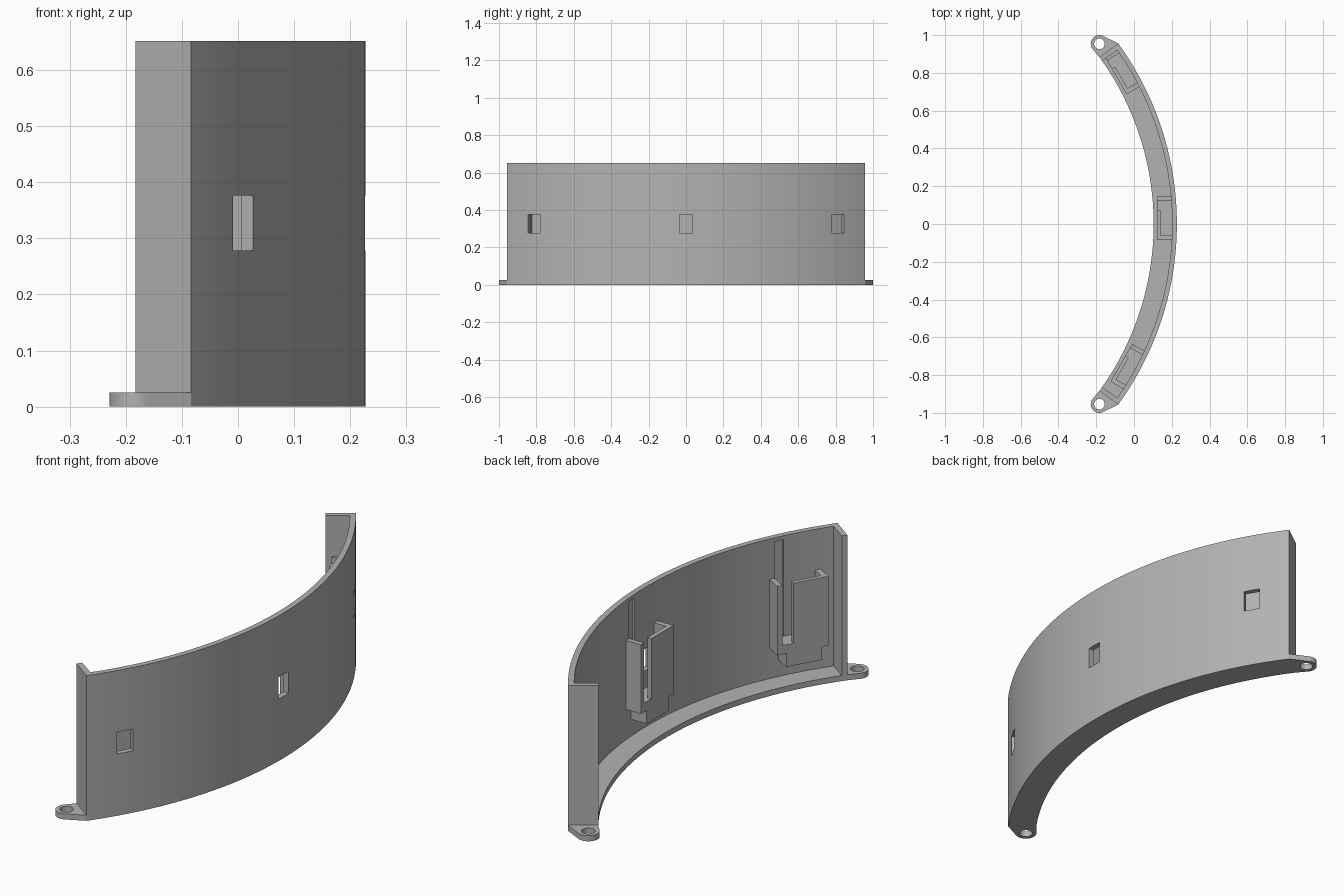
import bpy, bmesh
from math import sin, cos, radians, tau
from mathutils import Vector
from mathutils.geometry import convex_hull_2d

cube = bpy.data.objects.get("Cube")
if cube:
    bpy.data.objects.remove(cube, do_unlink=True)

CX = -1.399                      # centre of the arc
R_OUT, R_WALL, R_IN = 1.626, 1.601, 1.503
HALF = radians(36)
HEIGHT, BASE = 0.652, 0.025

grey = bpy.data.materials.new("plain_grey")
grey.use_nodes = True
grey.diffuse_color = (0.45, 0.45, 0.45, 1)
grey.node_tree.nodes["Principled BSDF"].inputs["Base Color"].default_value = grey.diffuse_color


def polar(r, a):
    return Vector((CX + r * cos(a), r * sin(a)))


def local(t, r, a):
    """Point at radius r, shifted t along the tangent at angle a."""
    return polar(r, a) + t * Vector((-sin(a), cos(a)))


def prisms(name, parts):
    """One object from (outline, z0, z1) prisms."""
    bm = bmesh.new()
    for outline, z0, z1 in parts:
        face = bm.faces.new([bm.verts.new((p[0], p[1], z0)) for p in outline])
        top = bmesh.ops.extrude_face_region(bm, geom=[face])["geom"]
        verts = [v for v in top if isinstance(v, bmesh.types.BMVert)]
        bmesh.ops.translate(bm, verts=verts, vec=(0, 0, z1 - z0))
    bmesh.ops.recalc_face_normals(bm, faces=bm.faces)
    mesh = bpy.data.meshes.new(name)
    bm.to_mesh(mesh)
    bm.free()
    mesh.materials.append(grey)
    obj = bpy.data.objects.new(name, mesh)
    bpy.context.collection.objects.link(obj)
    return obj


def arc(r0, r1, a0, a1, n):
    angles = [a0 + (a1 - a0) * i / n for i in range(n + 1)]
    return [polar(r1, a) for a in angles] + [polar(r0, a) for a in reversed(angles)]


def block(t0, t1, r0, r1, a):
    return [local(t, r, a) for t, r in ((t0, r0), (t1, r0), (t1, r1), (t0, r1))]


def activate(obj):
    bpy.ops.object.select_all(action="DESELECT")
    obj.select_set(True)
    bpy.context.view_layer.objects.active = obj


def cut(obj, parts):
    cutter = prisms("cutter", parts)
    cutter.hide_render = True
    mod = obj.modifiers.new("cut", "BOOLEAN")
    mod.operation, mod.solver, mod.object = "DIFFERENCE", "EXACT", cutter
    activate(obj)
    bpy.ops.object.modifier_apply(modifier=mod.name)
    bpy.data.objects.remove(cutter, do_unlink=True)


def smooth(obj):
    activate(obj)
    bpy.ops.object.shade_smooth_by_angle(angle=radians(25))


# Curved wall with windows and shallow cable grooves
stations = [radians(d) for d in (-30, 0, 30)]
wall = prisms("curved_wall", [(arc(R_WALL, R_OUT, -HALF, HALF, 72), 0, HEIGHT)])
cut(wall, [(block(-0.036, 0.036, 1.56, 1.7, a), 0.278, 0.376) for a in stations])
cut(wall, [(block(0.08, 0.122, 1.57, 1.61, a), 0.2, 0.635) for a in stations])
smooth(wall)

# Floor flange along the foot of the wall
smooth(prisms("base_flange", [(arc(R_IN, R_WALL, -HALF, HALF, 72), 0, BASE)]))

# End walls and screw ears
END = 0.025 / 1.56
for side, name in ((1, "back"), (-1, "front")):
    prisms(name + "_end_wall",
           [(arc(R_IN, R_WALL, side * (HALF - END), side * HALF, 1), BASE, HEIGHT)])
    hub = Vector((-0.183, side * 0.954))
    ring = [Vector((cos(tau * i / 48), sin(tau * i / 48))) for i in range(48)]
    points = [hub + 0.046 * p for p in ring]
    points += [polar(R_OUT, side * HALF), polar(R_IN, side * HALF)]
    ear = prisms(name + "_screw_ear", [([points[i] for i in convex_hull_2d(points)], 0, BASE)])
    cut(ear, [([hub + 0.028 * p for p in ring], -0.1, 0.1)])
    smooth(ear)

# Open-topped holders behind each window
BACK, FACE, INNER = 1.605, 1.521, 1.541
PANEL = ((-0.085, BACK), (-0.085, FACE), (0.072, FACE),
         (0.072, INNER), (-0.06, INNER), (-0.06, BACK))
for a, name in zip(stations, ("front", "middle", "back")):
    prisms(name + "_holder", [
        ([local(t, r, a) for t, r in PANEL], 0.2, 0.47),
        (block(0.122, 0.145, FACE, BACK, a), 0.2, 0.47),
        (block(-0.085, 0.145, FACE, BACK, a), 0.16, 0.2),
        (block(-0.055, 0.105, FACE, BACK, a), 0.1, 0.16),
    ])
